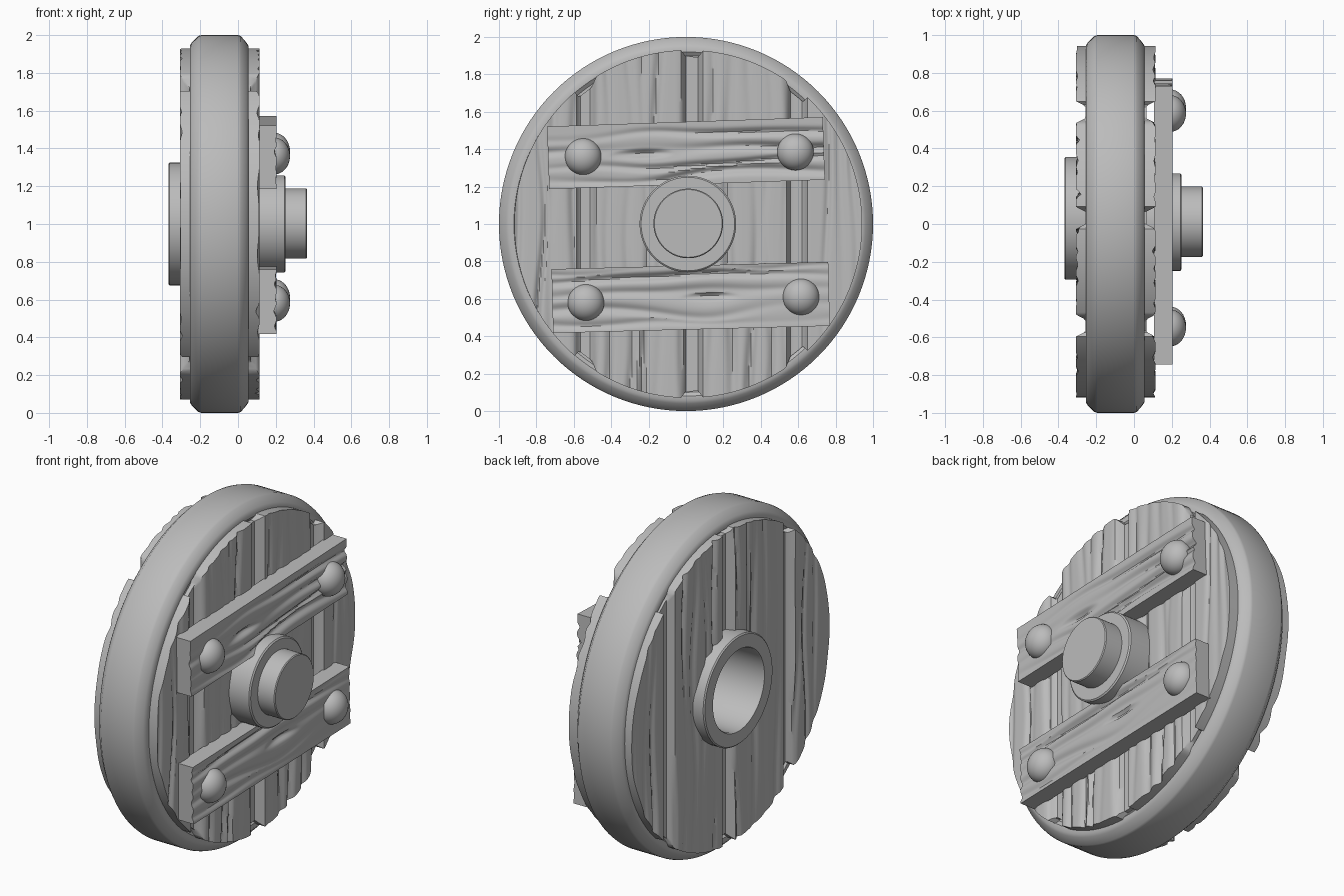
import bpy, bmesh, math, random
from mathutils import Matrix

if "Cube" in bpy.data.objects:
    bpy.data.objects.remove(bpy.data.objects["Cube"])

grey = bpy.data.materials.new("plain grey")
grey.use_nodes = True
grey.diffuse_color = (0.5, 0.5, 0.5, 1)
grey.node_tree.nodes["Principled BSDF"].inputs["Base Color"].default_value = (0.5, 0.5, 0.5, 1)


def finish(bm, name, angle=35):
    bmesh.ops.recalc_face_normals(bm, faces=bm.faces)
    mesh = bpy.data.meshes.new(name)
    bm.to_mesh(mesh)
    bm.free()
    mesh.materials.append(grey)
    obj = bpy.data.objects.new(name, mesh)
    bpy.context.collection.objects.link(obj)
    bpy.ops.object.select_all(action="DESELECT")
    obj.select_set(True)
    bpy.context.view_layer.objects.active = obj
    bpy.ops.object.shade_smooth_by_angle(angle=math.radians(angle))
    return obj


def lathe(name, profile, y=0.0, z=1.0, steps=96):
    """Spin (x, radius) points round the wheel's axle."""
    bm = bmesh.new()
    verts = [bm.verts.new((x, y, z + r)) for x, r in profile]
    edges = [bm.edges.new(pair) for pair in zip(verts, verts[1:])]
    bmesh.ops.spin(bm, geom=verts + edges, cent=(0, y, z), axis=(1, 0, 0),
                   angle=math.tau, steps=steps, use_merge=True)
    bmesh.ops.remove_doubles(bm, verts=bm.verts, dist=0.0005)
    return finish(bm, name)


def bump(t, width):
    return math.exp(-(t / width) ** 2)


def make_grain(seed, low, high, spacing, sway):
    """Wavy carved lines running along v, spread across u."""
    rng = random.Random(seed)
    lines = []
    u = low + spacing / 2
    while u < high:
        lines.append((u + rng.uniform(-0.25, 0.25) * spacing, rng.uniform(0.3, 1) * sway,
                      rng.uniform(3, 6), rng.uniform(0, 6), rng.uniform(0.012, 0.028),
                      rng.uniform(0.014, 0.026)))
        u += spacing

    def depth(u, v):
        total = 0
        for at, swing, freq, phase, deep, width in lines:
            off = u - at - swing * math.sin(freq * v + phase)
            if abs(off) < 0.1:
                fade = 0.6 + 0.4 * math.sin(2.3 * v + 2 * phase)
                total = max(total, deep * fade * bump(off, width))
        return total
    return depth


def carved_sheet(name, cols, rows, place, base, keep=lambda v: True):
    """Grid surface with its border drawn back to the base plane."""
    bm = bmesh.new()
    grid = [[bm.verts.new(place(i / cols, j / rows)) for j in range(rows + 1)]
            for i in range(cols + 1)]
    for i in range(cols):
        for j in range(rows):
            quad = (grid[i][j], grid[i + 1][j], grid[i + 1][j + 1], grid[i][j + 1])
            if keep(quad[0].co):
                bm.faces.new(quad)
    bmesh.ops.delete(bm, geom=[v for v in bm.verts if not v.link_faces], context="VERTS")
    border = [e for e in bm.edges if e.is_boundary]
    out = bmesh.ops.extrude_edge_only(bm, edges=border)["geom"]
    for v in out:
        if isinstance(v, bmesh.types.BMVert):
            v.co.x = base
    return finish(bm, name)


# Rim and the solid core behind the planks
lathe("rim", [(-0.23, 0.28), (-0.23, 0.9), (-0.255, 0.92), (-0.255, 0.945), (-0.245, 0.96),
              (-0.21, 0.995), (-0.195, 1.0), (0.0, 1.0), (0.015, 0.995), (0.045, 0.96),
              (0.055, 0.945), (0.055, 0.92), (0.04, 0.9), (0.04, 0.0)], steps=128)

# Plank faces on both sides, with channels between the four planks
SEAMS = (-0.55, 0.02, 0.58)
RADIUS, MID_Y = 0.93, 0.012


def plank_face(name, side, face, base, seed, hole):
    grain = make_grain(seed, -0.95, 0.95, 0.095, 0.025)

    def place(a, b):
        y = RADIUS * math.sin((a - 0.5) * math.pi * 0.998)
        seam = max(min(1, max(0, (0.058 - abs(y - s)) / 0.025)) for s in SEAMS)
        half = math.sqrt(RADIUS ** 2 - y * y) - 0.035 * seam * (1 + abs(y) * 0.5)
        z = half * (2 * b - 1)
        drop = max(0.05 * seam, grain(y, z) * (1 - seam))
        return (face - side * drop, y + MID_Y, 1 + z)

    carved_sheet(name, 220, 80, place, base,
                 lambda c: math.hypot(c.y - 0.03, c.z - 1) > hole)


plank_face("outer_planks", 1, 0.115, 0.03, 4, 0.2)
plank_face("inner_planks", -1, -0.308, -0.22, 9, 0.28)


# Two crossboards, slightly tilted
def crossboard(name, y, z, length, width, tilt, knot, seed):
    grain = make_grain(seed, -width / 2, width / 2, 0.075, 0.02)

    def place(a, b):
        u, v = (a - 0.5) * length, (b - 0.5) * width
        spread = 0.035 * bump(u - knot, 0.25) * math.tanh(v / 0.04)
        edge = min(1, (width / 2 - abs(v)) / 0.03)
        drop = grain(v - spread, u * 1.3) * edge
        drop = max(drop, 0.03 * bump(u - knot, 0.13) * bump(v - 0.005, 0.022))
        return (0.205 - drop, u, v)

    board = carved_sheet(name, 110, 44, place, 0.105)
    board.data.transform(Matrix.Translation((0, y, z)) @ Matrix.Rotation(tilt, 4, "X"))


crossboard("upper_crossboard", 0.0, 1.379, 1.475, 0.335, 0.034, -0.22, 2)
crossboard("lower_crossboard", 0.025, 0.607, 1.48, 0.342, 0.026, 0.1, 6)

# Domed bolts at the ends of the crossboards
for name, y, z in (("upper_front_bolt", -0.55, 1.36), ("upper_back_bolt", 0.585, 1.385),
                   ("lower_front_bolt", -0.535, 0.58), ("lower_back_bolt", 0.615, 0.61)):
    bm = bmesh.new()
    bmesh.ops.create_uvsphere(bm, u_segments=32, v_segments=20, radius=0.098)
    bmesh.ops.transform(bm, verts=bm.verts, matrix=Matrix.Translation((0.19, y, z))
                        @ Matrix.Diagonal((0.87, 1, 1, 1)))
    finish(bm, name)

# Hub collar and axle on the outer side
lathe("hub_collar", [(0.03, 0.258), (0.245, 0.258), (0.252, 0.25), (0.252, 0.0)], y=0.01)
lathe("axle", [(0.2, 0.186), (0.36, 0.186), (0.365, 0.181), (0.365, 0.0)], y=0.012, z=1.003)

# Open socket on the inner side
lathe("axle_socket", [(-0.2, 0.325), (-0.362, 0.325), (-0.369, 0.318), (-0.369, 0.243),
                      (-0.36, 0.238), (0.02, 0.238), (0.02, 0.0)], y=0.03)
